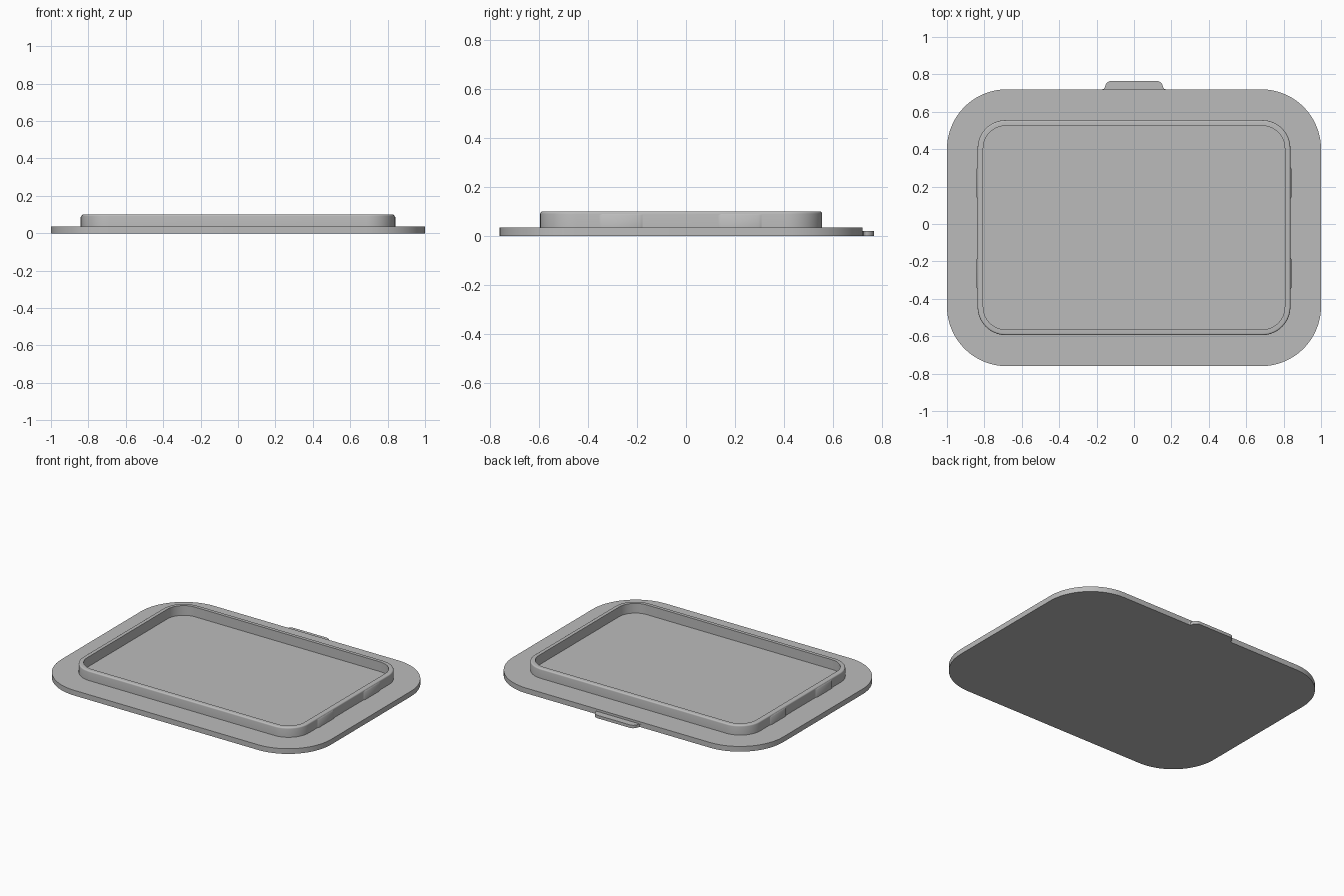
import bpy, bmesh, math

if "Cube" in bpy.data.objects:
    bpy.data.objects.remove(bpy.data.objects["Cube"])

grey = bpy.data.materials.new("plastic_grey")
grey.diffuse_color = (0.5, 0.5, 0.5, 1)
grey.use_nodes = True
grey.node_tree.nodes["Principled BSDF"].inputs["Base Color"].default_value = grey.diffuse_color

PLATE_TOP, RIM_TOP = 0.035, 0.1


def rounded_rect(hx, y0, y1, r, seg=16):
    """Outline points of a rounded rectangle, counter-clockwise."""
    pts = []
    for i, (cx, cy) in enumerate([(hx - r, y1 - r), (r - hx, y1 - r),
                                  (r - hx, y0 + r), (hx - r, y0 + r)]):
        for k in range(seg + 1):
            a = math.pi / 2 * (i + k / seg)
            pts.append((cx + r * math.cos(a), cy + r * math.sin(a)))
    return pts


def loft(name, loops, cap=True):
    """Skin a stack of (outline, z) loops, optionally capping both ends."""
    bm = bmesh.new()
    rings = [[bm.verts.new((x, y, z)) for x, y in pts] for pts, z in loops]
    n = len(rings[0])
    for a, b in zip(rings, rings[1:]):
        for i in range(n):
            j = (i + 1) % n
            bm.faces.new((a[i], a[j], b[j], b[i]))
    if cap:
        bm.faces.new(rings[0][::-1])
        bm.faces.new(rings[-1])
    me = bpy.data.meshes.new(name)
    bm.to_mesh(me)
    bm.free()
    me.materials.append(grey)
    ob = bpy.data.objects.new(name, me)
    bpy.context.collection.objects.link(ob)
    bpy.ops.object.select_all(action='DESELECT')
    bpy.context.view_layer.objects.active = ob
    ob.select_set(True)
    bpy.ops.object.shade_smooth_by_angle(angle=math.radians(30))
    return ob


# Base plate
plate = rounded_rect(1.0, -0.76, 0.72, 0.32, 24)
loft("base_plate", [(plate, 0), (plate, PLATE_TOP)])


# Raised rim with a rounded outer top edge
def rim_outline(inset):
    return rounded_rect(0.836 - inset, -0.594 + inset, 0.555 - inset, 0.15 - inset)


e = 0.009
rim = [(rim_outline(0), PLATE_TOP)]
for k in range(5):
    a = math.pi / 2 * k / 4
    rim.append((rim_outline(e * (1 - math.cos(a))), RIM_TOP - e * (1 - math.sin(a))))
rim += [(rim_outline(0.03), RIM_TOP), (rim_outline(0.03), PLATE_TOP)]
loft("rim", rim, cap=False)

# Shallow snap bumps on the short sides of the rim
for side, label in ((1, "right"), (-1, "left")):
    for yc, place in ((0.22, "back"), (-0.265, "front")):
        def bump(depth):
            pts = [(0.825, yc - 0.087), (0.836, yc - 0.087), (0.836 + depth, yc - 0.075),
                   (0.836 + depth, yc + 0.075), (0.836, yc + 0.087), (0.825, yc + 0.087)]
            return pts if side > 0 else [(-x, y) for x, y in reversed(pts)]
        loft(f"snap_bump_{label}_{place}",
             [(bump(0.006), PLATE_TOP), (bump(0.006), 0.085), (bump(0), 0.091)])

# Lift tab at the back, with rounded corners and flared roots
half = [(0.17, 0.71), (0.17, 0.72), (0.161, 0.723), (0.155, 0.732)]
for k in range(9):
    a = math.pi / 2 * k / 8
    half.append((0.12 + 0.035 * math.cos(a), 0.73 + 0.035 * math.sin(a)))
tab = half + [(-x, y) for x, y in reversed(half)]
loft("lift_tab", [(tab, 0), (tab, 0.02)])
